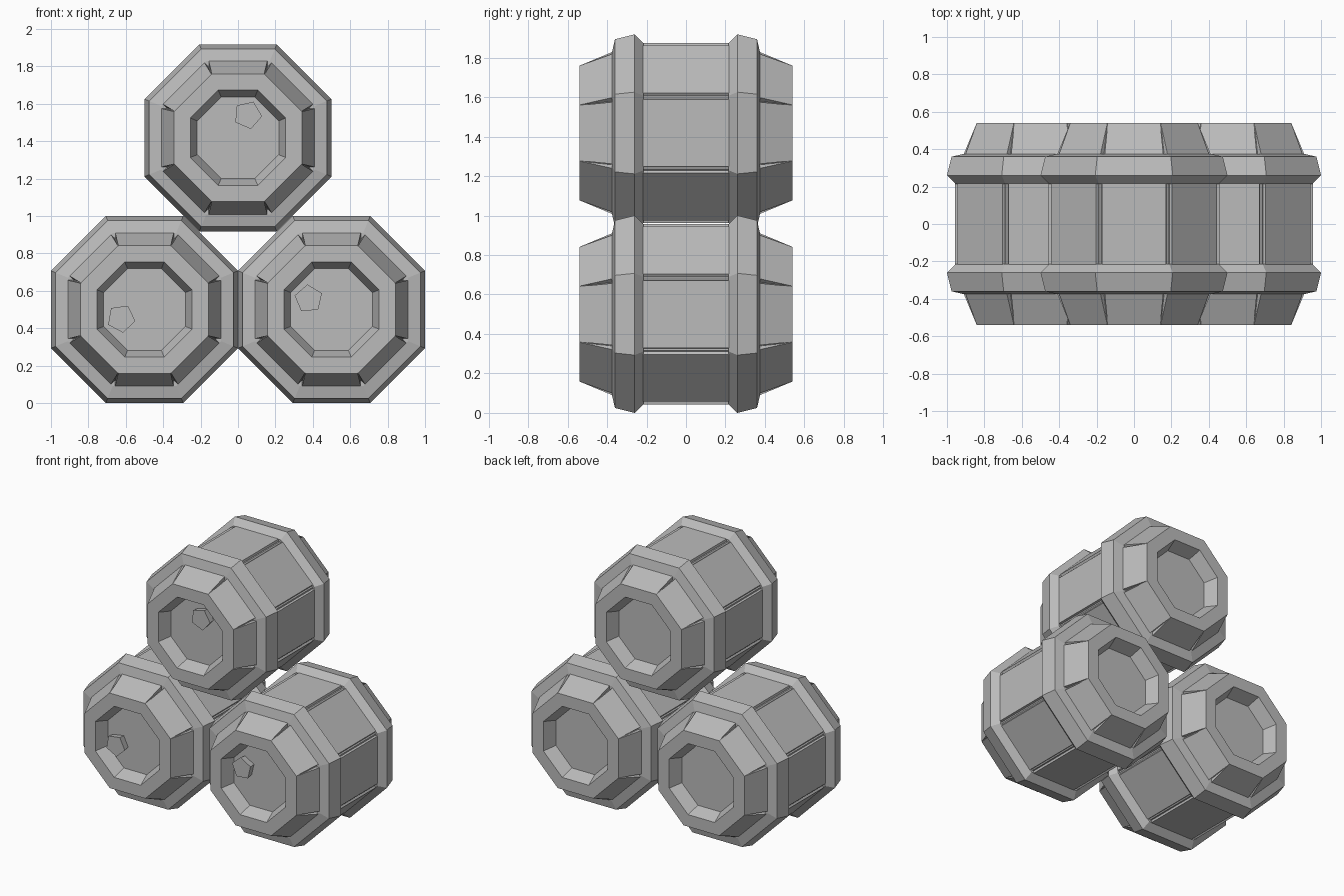
import bpy, bmesh, math
from mathutils import Matrix, Vector

cube = bpy.data.objects.get("Cube")
if cube:
    bpy.data.objects.remove(cube, do_unlink=True)

GREY = (0.5, 0.5, 0.5, 1)
grey = bpy.data.materials.new("plain grey")
grey.use_nodes = True
grey.diffuse_color = GREY
grey.node_tree.nodes["Principled BSDF"].inputs["Base Color"].default_value = GREY

SIDES = 8
STEP = math.tau / SIDES


def make_object(name, bm, centre):
    bmesh.ops.recalc_face_normals(bm, faces=bm.faces)
    mesh = bpy.data.meshes.new(name)
    bm.to_mesh(mesh)
    bm.free()
    mesh.materials.append(grey)
    obj = bpy.data.objects.new(name, mesh)
    obj.location = (centre[0], 0, centre[1])
    bpy.context.collection.objects.link(obj)
    return obj


def ring(bm, apothem, y):
    r = apothem / math.cos(STEP / 2)
    angles = [(i + 0.5) * STEP for i in range(SIDES)]
    return [bm.verts.new((r * math.cos(a), y, r * math.sin(a))) for a in angles]


def lathe(bm, profile, closed=False):
    """Octagonal loft through (apothem, y) points, capped or joined to a loop."""
    rings = [ring(bm, *p) for p in profile]
    pairs = list(zip(rings, rings[1:]))
    if closed:
        pairs.append((rings[-1], rings[0]))
    else:
        bm.faces.new(rings[0])
        bm.faces.new(rings[-1])
    for a, b in pairs:
        for i in range(SIDES):
            j = (i + 1) % SIDES
            bm.faces.new((a[i], a[j], b[j], b[i]))


def staves(bm, start, end):
    """Raised panel on each side; each end is (y, base z, base half, top z, top half)."""
    for k in range(SIDES):
        turn = Matrix.Rotation(k * STEP, 3, 'Y')
        loops = []
        for y, z0, w0, z1, w1 in (start, end):
            pts = ((-w0, z0), (w0, z0), (w1, z1), (-w1, z1))
            loops.append([bm.verts.new(turn @ Vector((x, y, z))) for x, z in pts])
        a, b = loops
        bm.faces.new(a)
        bm.faces.new(b)
        for i in range(4):
            j = (i + 1) % 4
            bm.faces.new((a[i], a[j], b[j], b[i]))


def barrel(label, centre):
    # Core with a recessed lid at both ends
    half = [(0.218, 0.45), (0.255, 0.54), (0.34, 0.54), (0.385, 0.37), (0.442, 0.24)]
    bm = bmesh.new()
    lathe(bm, half + [(r, -y) for r, y in reversed(half)])
    make_object(label + "_barrel_core", bm, centre)

    # Raised staves along the middle and both tapered ends
    bm = bmesh.new()
    staves(bm, (-0.24, 0.43, 0.176, 0.457, 0.17), (0.24, 0.43, 0.176, 0.457, 0.17))
    for s in (-1, 1):
        staves(bm, (s * 0.36, 0.37, 0.158, 0.416, 0.158), (s * 0.54, 0.33, 0.137, 0.341, 0.14))
    make_object(label + "_barrel_staves", bm, centre)

    # Bevelled hoops
    for s, place in ((-1, "front"), (1, "back")):
        bm = bmesh.new()
        hoop = [(0.38, 0.215), (0.455, 0.215), (0.5, 0.26), (0.475, 0.36), (0.41, 0.375), (0.37, 0.375)]
        lathe(bm, [(r, s * y) for r, y in hoop], closed=True)
        make_object(f"{label}_barrel_{place}_hoop", bm, centre)


def plug(label, centre, spin):
    bm = bmesh.new()
    bmesh.ops.create_cone(bm, cap_ends=True, segments=5, radius1=0.065, radius2=0.077, depth=0.08)
    bmesh.ops.rotate(bm, verts=bm.verts, matrix=Matrix.Rotation(math.pi / 2, 3, 'X'))
    # Spin so one corner points at the given angle in the front plane
    tip = max(bm.verts, key=lambda v: v.co.z)
    now = math.atan2(tip.co.z, tip.co.x)
    bmesh.ops.rotate(bm, verts=bm.verts,
                     matrix=Matrix.Rotation(now - math.radians(spin), 3, 'Y'))
    bmesh.ops.translate(bm, verts=bm.verts, vec=(0, -0.46, 0))
    make_object(label + "_plug", bm, centre)


# Stack of three barrels, each with a plug in its front lid
for label, centre, plug_at, spin in (
        ("right", (-0.5, 0.5), (-0.625, 0.452), 62),
        ("left", (0.5, 0.5), (0.378, 0.557), 95),
        ("top", (0, 1.418), (0.052, 1.54), 67)):
    barrel(label, centre)
    plug(label, plug_at, spin)
